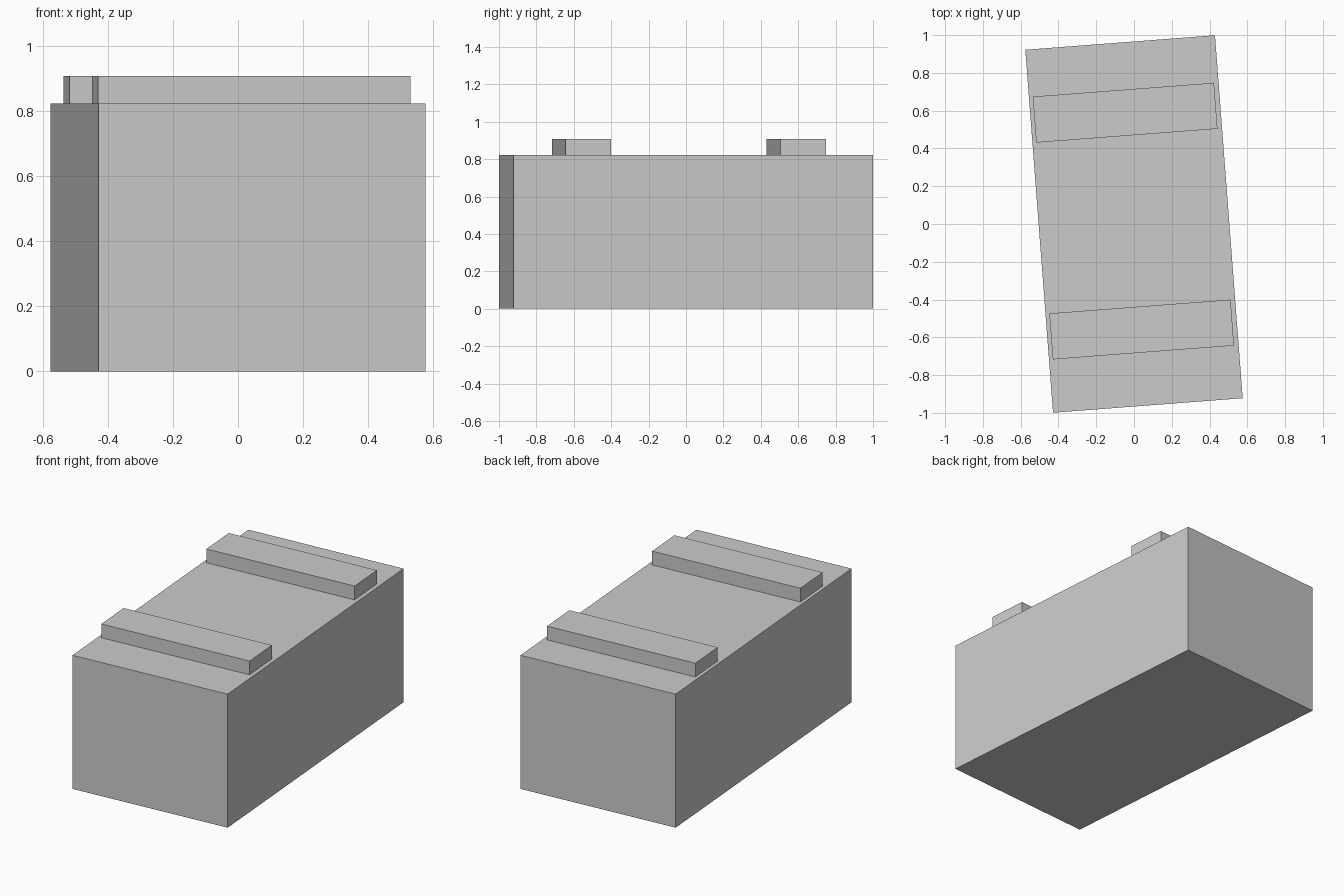
import bpy
from math import radians
from mathutils import Matrix, Vector

cube = bpy.data.objects.get("Cube")
if cube:
    bpy.data.objects.remove(cube, do_unlink=True)

GREY = (0.6, 0.6, 0.6, 1.0)
grey = bpy.data.materials.new("light_grey")
grey.use_nodes = True
grey.diffuse_color = GREY
grey.node_tree.nodes["Principled BSDF"].inputs["Base Color"].default_value = GREY

# The whole crate is turned slightly about the vertical axis
TURN = Matrix.Rotation(radians(4.37), 4, "Z")
BODY_TOP = 0.823
SLAT_TOP = 0.908


def box(name, centre_xy, size_xy, bottom, top):
    """Flat-faced box given in the crate's own axes, then turned."""
    centre = Vector((*centre_xy, (bottom + top) / 2))
    bpy.ops.mesh.primitive_cube_add(size=1)
    ob = bpy.context.object
    ob.name = ob.data.name = name
    ob.data.transform(Matrix.Diagonal((*size_xy, top - bottom, 1)))
    ob.matrix_world = TURN @ Matrix.Translation(centre)
    ob.data.materials.append(grey)
    return ob


# Main body
box("crate_body", (0, 0), (1.007, 1.927), 0, BODY_TOP)

# Raised slats across the lid
for name, y in (("front_slat", -0.56), ("back_slat", 0.591)):
    box(name, (-0.002, y), (0.962, 0.244), BODY_TOP, SLAT_TOP)
